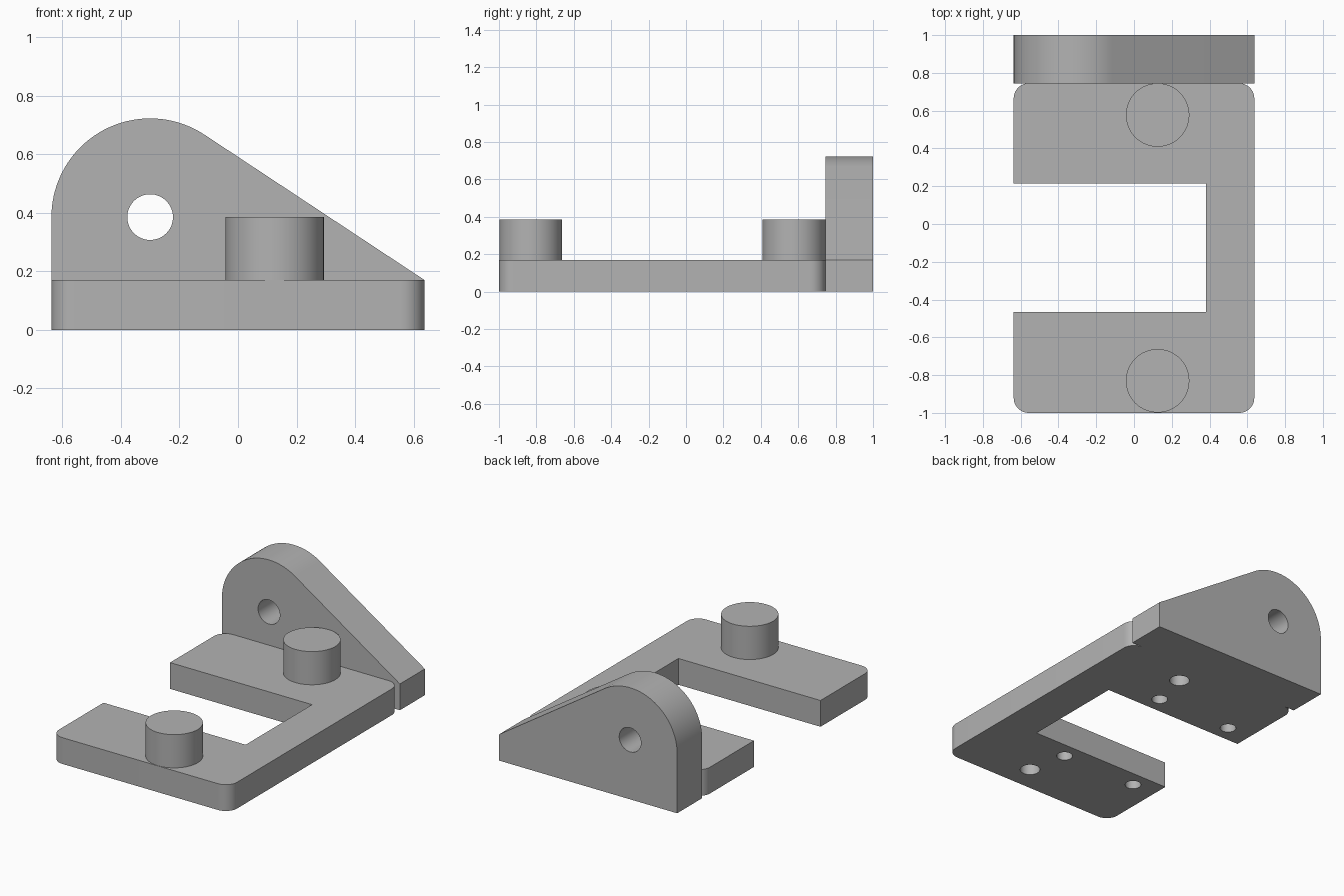
import bpy, bmesh, math
from mathutils import Vector

cube = bpy.data.objects.get("Cube")
if cube:
    bpy.data.objects.remove(cube, do_unlink=True)

# Single plain material
grey = bpy.data.materials.new("light grey")
grey.use_nodes = True
colour = (0.45, 0.45, 0.45, 1)
grey.diffuse_color = colour
grey.node_tree.nodes["Principled BSDF"].inputs["Base Color"].default_value = colour


def arc(cx, cy, r, start, end, steps):
    """Points along an arc, angles in degrees."""
    return [(cx + r * math.cos(math.radians(start + (end - start) * i / steps)),
             cy + r * math.sin(math.radians(start + (end - start) * i / steps)))
            for i in range(steps + 1)]


def extrude(name, outline, place, depth):
    """Solid made by sweeping a closed outline along the vector depth."""
    bm = bmesh.new()
    face = bm.faces.new([bm.verts.new(place(a, b)) for a, b in outline])
    swept = bmesh.ops.extrude_face_region(bm, geom=[face], use_keep_orig=True)
    moved = [v for v in swept["geom"] if isinstance(v, bmesh.types.BMVert)]
    bmesh.ops.translate(bm, verts=moved, vec=Vector(depth))
    bmesh.ops.recalc_face_normals(bm, faces=bm.faces)
    mesh = bpy.data.meshes.new(name)
    bm.to_mesh(mesh)
    bm.free()
    mesh.materials.append(grey)
    obj = bpy.data.objects.new(name, mesh)
    bpy.context.collection.objects.link(obj)
    return obj


def disc(name, x, y, r, bottom, top):
    """Upright cylinder."""
    return extrude(name, arc(x, y, r, 0, 354.375, 63),
                   lambda a, b: (a, b, bottom), (0, 0, top - bottom))


def select(obj):
    bpy.ops.object.select_all(action='DESELECT')
    obj.select_set(True)
    bpy.context.view_layer.objects.active = obj


def cut(obj, cutter):
    cutter.hide_render = True
    mod = obj.modifiers.new("hole", 'BOOLEAN')
    mod.operation, mod.solver, mod.object = 'DIFFERENCE', 'EXACT', cutter
    select(obj)
    bpy.ops.object.modifier_apply(modifier=mod.name)
    bpy.data.objects.remove(cutter, do_unlink=True)


HALF, FRONT, WALL, BACK = 0.637, -1.0, 0.745, 1.0
THICK, ROUND, BOSS_TOP = 0.17, 0.08, 0.385

# C-shaped base plate with rounded outer corners
inx, fy, by = HALF - ROUND, FRONT + ROUND, WALL - ROUND
outline = (arc(-inx, fy, ROUND, 180, 270, 10) + arc(inx, fy, ROUND, 270, 360, 10)
           + arc(inx, by, ROUND, 0, 90, 10) + arc(-inx, by, ROUND, 90, 180, 10)
           + [(-HALF, 0.215), (0.38, 0.215), (0.38, -0.465), (-HALF, -0.465)])
base = extrude("base_plate", outline, lambda a, b: (a, b, 0), (0, 0, THICK))
parts = [base]

# Round bosses, bored from below
for label, y in (("front", -0.83), ("back", 0.577)):
    boss = disc(label + "_boss", 0.125, y, 0.168, THICK, BOSS_TOP)
    cut(boss, disc("bore", 0.125, y, 0.06, -0.1, 0.28))
    cut(base, disc("bore", 0.125, y, 0.06, -0.1, 0.28))
    parts.append(boss)

# Blind screw holes in the underside of each arm
for x in (0.07, -0.47):
    for y in (-0.57, 0.325):
        cut(base, disc("screw_hole", x, y, 0.048, -0.1, 0.12))

# Upright bracket: rounded head with a straight slope tangent to it
cx, cz, r = -0.3, 0.385, 0.337
dx, dz = HALF - cx, THICK - cz
tangent = math.degrees(math.atan2(dz, dx) + math.acos(r / math.hypot(dx, dz)))
profile = [(-HALF, 0), (HALF, 0), (HALF, THICK)] + arc(cx, cz, r, tangent, 180, 40)
bracket = extrude("upright_bracket", profile, lambda a, b: (a, WALL, b),
                  (0, BACK - WALL, 0))
cut(bracket, extrude("pivot_hole", arc(cx, cz, 0.078, 0, 354.375, 63),
                     lambda a, b: (a, WALL - 0.1, b), (0, 0.5, 0)))
parts.append(bracket)

# Smooth curves, crisp edges
for part in parts:
    select(part)
    bpy.ops.object.shade_smooth_by_angle(angle=math.radians(30))
